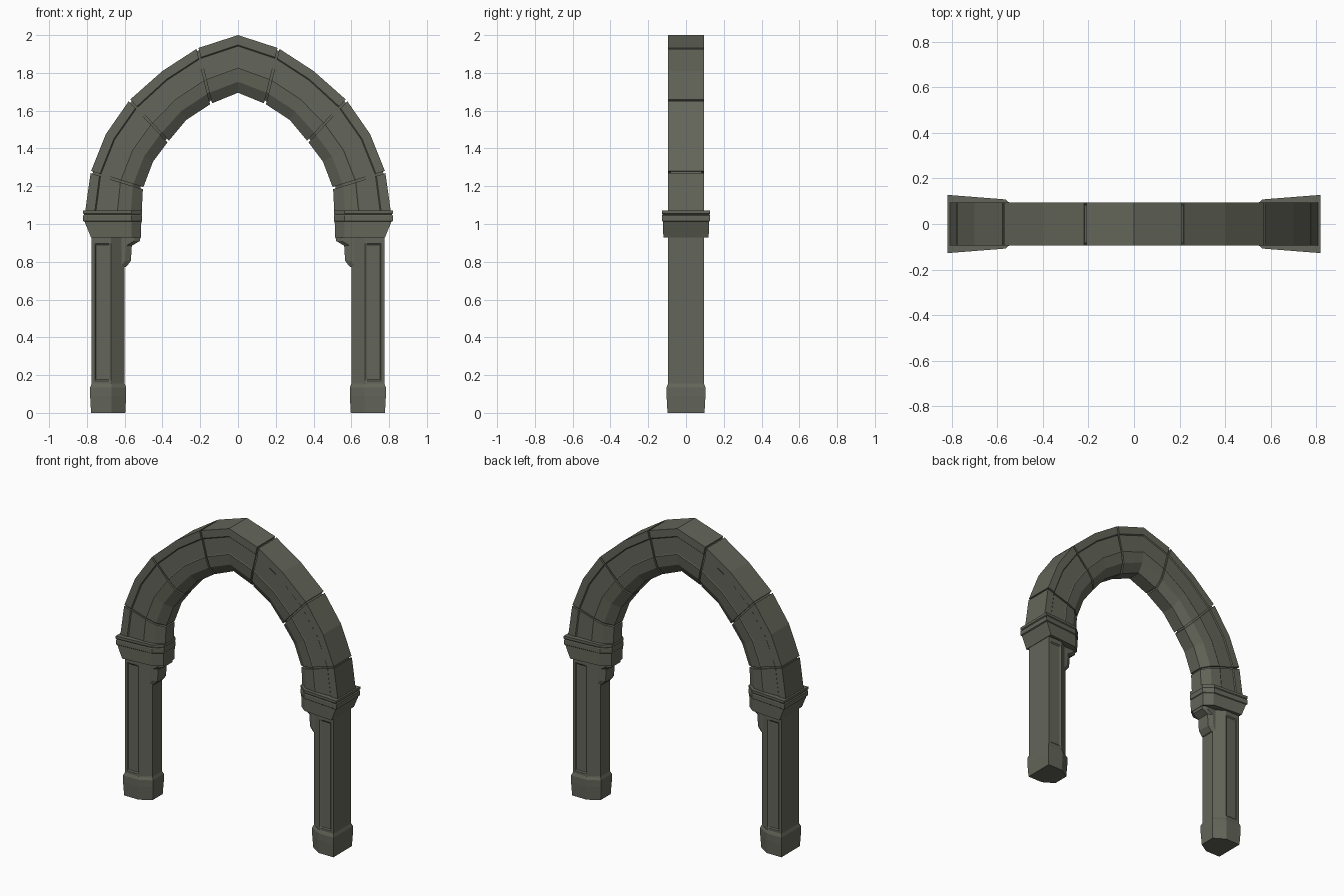
import bpy, bmesh
from mathutils import Vector

if "Cube" in bpy.data.objects:
    bpy.data.objects.remove(bpy.data.objects["Cube"])

stone = bpy.data.materials.new("dark_stone")
stone.diffuse_color = (0.125, 0.13, 0.10, 1)
stone.use_nodes = True
stone.node_tree.nodes["Principled BSDF"].inputs["Base Color"].default_value = stone.diffuse_color


def loft(name, rings, sx=1):
    """Skin a list of closed rings (equal point counts) and cap both ends."""
    bm = bmesh.new()
    vs = [[bm.verts.new((p[0] * sx, p[1], p[2])) for p in r] for r in rings]
    n = len(rings[0])
    for a, b in zip(vs, vs[1:]):
        for k in range(n):
            m = (k + 1) % n
            bm.faces.new((a[k], a[m], b[m], b[k]))
    bm.faces.new(vs[0])
    bm.faces.new(vs[-1])
    bmesh.ops.recalc_face_normals(bm, faces=bm.faces)
    me = bpy.data.meshes.new(name)
    bm.to_mesh(me)
    bm.free()
    me.materials.append(stone)
    ob = bpy.data.objects.new(name, me)
    bpy.context.collection.objects.link(ob)
    return ob


def both(half):
    """Close a half section (u, y) by mirroring it in y."""
    return half + [(u, -y) for u, y in reversed(half)]


def flat_ring(half, z):
    return [(x, y, z) for x, y in both(half)]


# Arch stations for the right half, springing to apex: outer x,z and inner x,z
STATIONS = [(.81, 1.06, .51, 1.06), (.78, 1.275, .503, 1.19),
            (.70, 1.475, .45, 1.33), (.575, 1.655, .37, 1.437),
            (.40, 1.81, .275, 1.55), (.215, 1.93, .143, 1.637),
            (0, 2.0, 0, 1.695)]
# Arch cross-section: share of the way from outside to inside, half depth
STONE = [(0, .095), (.17, .095), (.19, .089), (.55, .089), (.57, .092),
         (.81, .082), (1, .045)]
CORE = [(.04, .083), (.55, .08), (.8, .07), (.95, .035)]


def arch_ring(st, half):
    o, i = Vector((st[0], 0, st[1])), Vector((st[2], 0, st[3]))
    return [o.lerp(i, t) + Vector((0, y, 0)) for t, y in both(half)]


def voussoir(name, stations, sx=1, gap_start=True, gap_end=True):
    rings = [arch_ring(s, STONE) for s in stations]

    def pull(a, b):
        d = sum((q - p for p, q in zip(a, b)), Vector()).normalized() * .006
        return [p + d for p in a]
    first, last = pull(rings[0], rings[1]), pull(rings[-1], rings[-2])
    if gap_start:
        rings[0] = first
    if gap_end:
        rings[-1] = last
    loft(name, rings, sx)


# Arch stones with open joints, over a slightly smaller mortar core
mirrored = [(-a, b, -c, d) for a, b, c, d in reversed(STATIONS[:-1])]
loft("mortar_core", [arch_ring(s, CORE) for s in STATIONS + mirrored])
voussoir("keystone", STATIONS[5:] + mirrored[:1])

# Pillar plan: square outside, chamfered towards the opening
FLAT = [(.775, .095), (.757, .095), (.752, .095), (.684, .095),
        (.672, .095), (.60, .05)]
PANEL = [(.775, .095), (.757, .095), (.752, .089), (.684, .089),
         (.672, .095), (.60, .05)]


def plinth_ring(d, z):
    return flat_ring([(.775 + d, .095 + d), (.67, .095 + d), (.60 - d, .05 + d)], z)


def capital_ring(xo, yo, xi, z):
    return flat_ring([(xo, yo), (.565, yo - .02), (xi, .06)], z)


# Bracket side profile: inner x, z
BRACKET = [(.603, .77), (.59, .775), (.567, .805), (.562, .885),
           (.545, .895), (.52, .91), (.514, .94)]

for side, sx in (("right", 1), ("left", -1)):
    voussoir("springer_stone_" + side, STATIONS[:2], sx, gap_start=False)
    voussoir("haunch_stone_" + side, STATIONS[1:4], sx)
    voussoir("shoulder_stone_" + side, STATIONS[3:6], sx)

    # Pillar shaft with shallow front and back panels
    loft("pillar_" + side, [flat_ring(FLAT, .05), flat_ring(FLAT, .17),
                            flat_ring(PANEL, .178), flat_ring(PANEL, .89),
                            flat_ring(FLAT, .898), flat_ring(FLAT, .95)], sx)
    # Plinth at the foot
    loft("plinth_" + side, [plinth_ring(.003, 0), plinth_ring(.008, .09),
                            plinth_ring(.008, .135), plinth_ring(0, .155)], sx)
    # Flared capital with a stepped top moulding
    loft("capital_" + side, [capital_ring(.778, .12, .514, .928),
                             capital_ring(.812, .122, .512, 1.012),
                             capital_ring(.82, .127, .508, 1.016),
                             capital_ring(.82, .127, .508, 1.045),
                             capital_ring(.814, .124, .51, 1.05),
                             capital_ring(.82, .128, .508, 1.055),
                             capital_ring(.82, .128, .508, 1.072)], sx)
    # Bracket under the inner edge of the capital
    loft("bracket_" + side, [flat_ring([(.66, .06), (x + .03, .06), (x, .045)]
                                       if x < .6 else
                                       [(.66, .06), (.64, .06), (x, .045)], z)
                             for x, z in BRACKET], sx)
